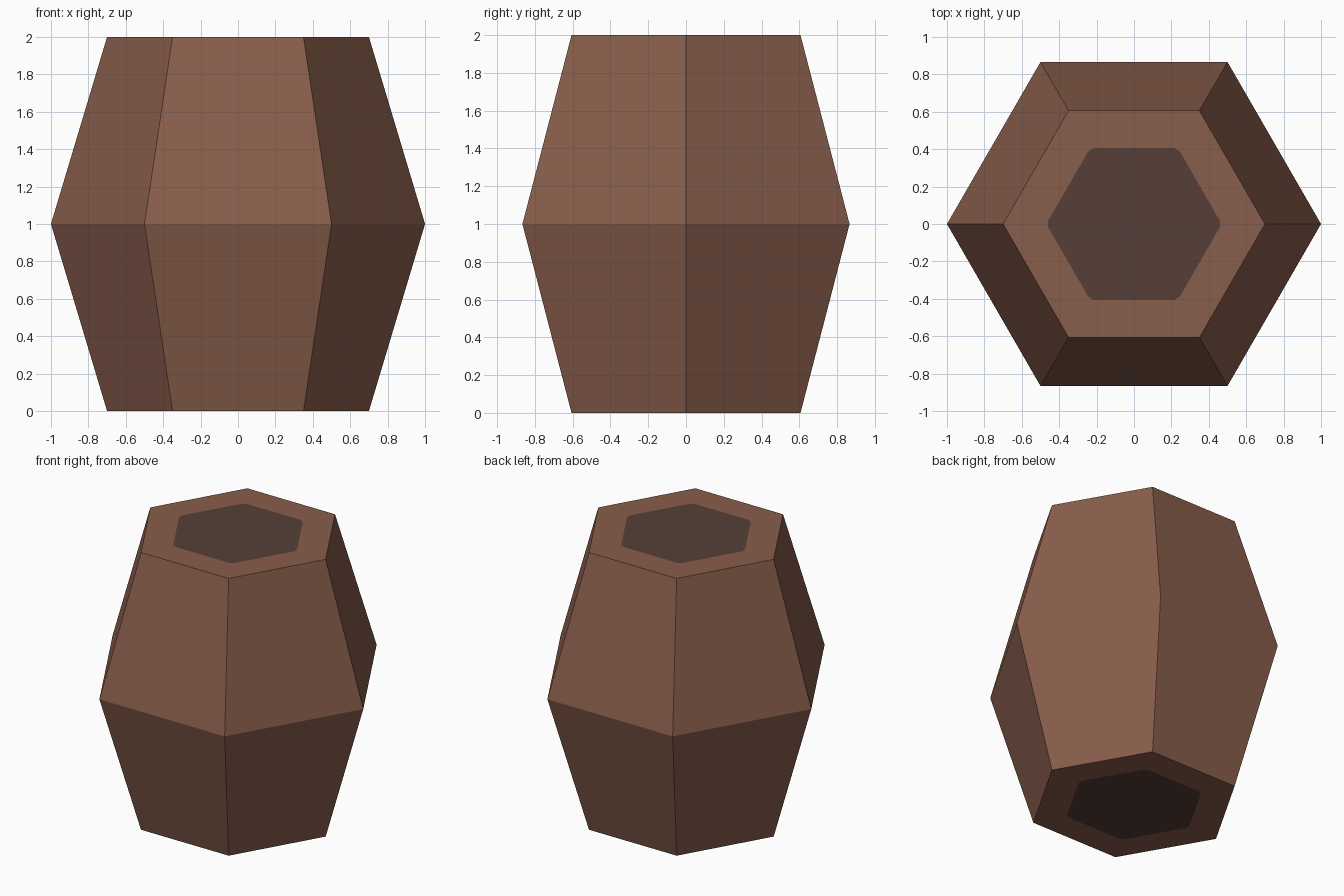
import bpy, bmesh, math

if "Cube" in bpy.data.objects:
    bpy.data.objects.remove(bpy.data.objects["Cube"])


def material(name, colour):
    m = bpy.data.materials.new(name)
    m.diffuse_color = (*colour, 1)
    m.use_nodes = True
    m.node_tree.nodes["Principled BSDF"].inputs["Base Color"].default_value = m.diffuse_color
    return m


# Hexagonal barrel: narrow ends, wide middle
profile = [(0.70, 0.0), (1.0, 1.0), (0.70, 2.0)]
bm = bmesh.new()
rings = []
for radius, z in profile:
    rings.append([bm.verts.new((radius * math.cos(i * math.pi / 3),
                                radius * math.sin(i * math.pi / 3), z))
                  for i in range(6)])
for low, high in zip(rings, rings[1:]):
    for i in range(6):
        j = (i + 1) % 6
        bm.faces.new((low[i], low[j], high[j], high[i]))
caps = [bm.faces.new(rings[0][::-1]), bm.faces.new(rings[-1])]
bm.normal_update()

# Dark hexagon inset flat in each end, with slightly clipped corners
bmesh.ops.inset_individual(bm, faces=caps, thickness=0.231)
corners = [v for v in bm.verts if math.hypot(v.co.x, v.co.y) < 0.5]
bmesh.ops.bevel(bm, geom=corners, offset=0.02, segments=1, affect='VERTICES')
for f in bm.faces:
    c = f.calc_center_median()
    f.material_index = 1 if math.hypot(c.x, c.y) < 0.05 else 0
    f.smooth = False
bmesh.ops.recalc_face_normals(bm, faces=bm.faces)

mesh = bpy.data.meshes.new("barrel")
bm.to_mesh(mesh)
bm.free()
mesh.materials.append(material("brown wood", (0.25, 0.112, 0.072)))
mesh.materials.append(material("dark grey brown", (0.092, 0.049, 0.039)))
bpy.context.collection.objects.link(bpy.data.objects.new("barrel", mesh))
